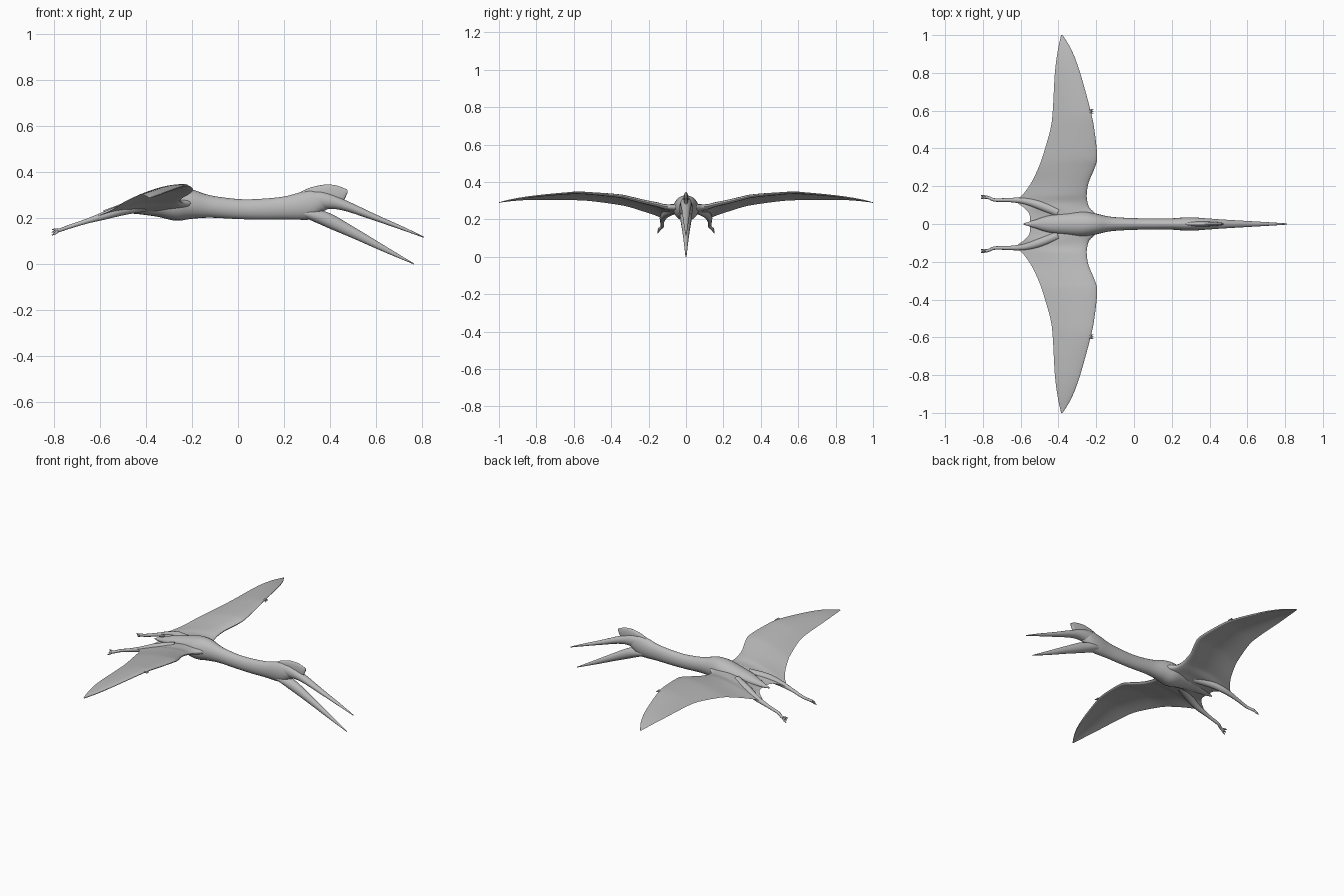
import bpy, bmesh, math
from mathutils import Vector

cube = bpy.data.objects.get("Cube")
if cube:
    bpy.data.objects.remove(cube, do_unlink=True)

skin = bpy.data.materials.new("grey skin")
skin.use_nodes = True
grey = (0.5, 0.5, 0.5, 1)
skin.diffuse_color = grey
skin.node_tree.nodes["Principled BSDF"].inputs["Base Color"].default_value = grey


def spline(rows, steps):
    """Catmull-Rom through rows of any width."""
    out = []
    for i in range(len(rows) - 1):
        p0, p1 = rows[max(i - 1, 0)], rows[i]
        p2, p3 = rows[i + 1], rows[min(i + 2, len(rows) - 1)]
        for k in range(steps):
            t = k / steps
            out.append([b + t * (c - a) / 2
                        + t * t * (2 * a - 5 * b + 4 * c - d) / 2
                        + t ** 3 * (3 * b - a - 3 * c + d) / 2
                        for a, b, c, d in zip(p0, p1, p2, p3)])
    return out + [list(rows[-1])]


def skin_rings(name, rings, caps=True, mirror=False, angle=50):
    bm = bmesh.new()
    loops = [[bm.verts.new(p) for p in ring] for ring in rings]
    for a, b in zip(loops, loops[1:]):
        for i in range(len(a)):
            j = (i + 1) % len(a)
            bm.faces.new((a[i], a[j], b[j], b[i]))
    if caps:
        bm.faces.new(loops[0])
    bm.faces.new(loops[-1])
    bmesh.ops.recalc_face_normals(bm, faces=bm.faces)
    mesh = bpy.data.meshes.new(name)
    bm.to_mesh(mesh)
    bm.free()
    mesh.materials.append(skin)
    obj = bpy.data.objects.new(name, mesh)
    bpy.context.collection.objects.link(obj)
    bpy.ops.object.select_all(action='DESELECT')
    obj.select_set(True)
    bpy.context.view_layer.objects.active = obj
    bpy.ops.object.shade_smooth_by_angle(angle=math.radians(angle))
    if mirror:
        mod = obj.modifiers.new("Mirror", 'MIRROR')
        mod.use_axis = (False, True, False)
    return obj


def loft(name, rows, steps=5, sides=20):
    """Oval sections along x: (x, top z, bottom z, half width)."""
    rings = []
    for x, top, bottom, width in spline(rows, steps):
        mid, high = (top + bottom) / 2, (top - bottom) / 2
        angles = [math.tau * i / sides for i in range(sides)]
        rings.append([(x, width * math.cos(a), mid + high * math.sin(a)) for a in angles])
    return skin_rings(name, rings)


def limb(name, rows, steps=4, sides=10):
    """Round tube through (x, y, z, radius), mirrored across the body."""
    pts = spline(rows, steps)
    rings = []
    for i, row in enumerate(pts):
        ahead = Vector(pts[min(i + 1, len(pts) - 1)][:3])
        behind = Vector(pts[max(i - 1, 0)][:3])
        turn = (ahead - behind).to_track_quat('Z', 'Y')
        rings.append([Vector(row[:3]) + turn @ Vector((math.cos(a), math.sin(a), 0)) * row[3]
                      for a in (math.tau * k / sides for k in range(sides))])
    return skin_rings(name, rings, mirror=True)


# Torso, neck and skull base
loft("body_and_neck", [
    (-0.585, 0.235, 0.228, 0.003), (-0.53, 0.255, 0.222, 0.02),
    (-0.45, 0.285, 0.22, 0.045), (-0.35, 0.31, 0.207, 0.06),
    (-0.27, 0.328, 0.19, 0.068), (-0.2, 0.325, 0.198, 0.055),
    (-0.12, 0.3, 0.203, 0.038), (0, 0.284, 0.197, 0.031),
    (0.1, 0.285, 0.195, 0.03), (0.2, 0.295, 0.196, 0.03),
    (0.27, 0.313, 0.194, 0.035), (0.32, 0.322, 0.197, 0.035),
    (0.36, 0.31, 0.225, 0.03), (0.39, 0.29, 0.24, 0.015)])

# Beak and crest
loft("upper_beak", [
    (0.27, 0.31, 0.24, 0.028), (0.36, 0.318, 0.24, 0.031),
    (0.45, 0.287, 0.236, 0.025), (0.6, 0.217, 0.188, 0.016),
    (0.72, 0.163, 0.147, 0.009), (0.81, 0.12, 0.115, 0.003)])
loft("lower_beak", [
    (0.27, 0.235, 0.21, 0.025), (0.32, 0.243, 0.19, 0.033),
    (0.4, 0.222, 0.155, 0.028), (0.5, 0.165, 0.113, 0.02),
    (0.63, 0.086, 0.056, 0.011), (0.765, 0.004, 0, 0.003)])
loft("head_crest", [
    (0.26, 0.308, 0.28, 0.006), (0.31, 0.332, 0.28, 0.012),
    (0.37, 0.346, 0.27, 0.013), (0.42, 0.345, 0.26, 0.011),
    (0.455, 0.334, 0.272, 0.008), (0.476, 0.324, 0.31, 0.003)])

# Wings: (y, front x, rear x, front z, rear z, thickness)
wing_rows = [
    (0, -0.17, -0.55, 0.265, 0.23, 0.035), (0.05, -0.2, -0.553, 0.265, 0.228, 0.03),
    (0.085, -0.235, -0.58, 0.265, 0.222, 0.026), (0.12, -0.247, -0.622, 0.27, 0.205, 0.023),
    (0.16, -0.25, -0.585, 0.28, 0.22, 0.021), (0.22, -0.24, -0.543, 0.293, 0.24, 0.019),
    (0.3, -0.207, -0.505, 0.312, 0.265, 0.017), (0.36, -0.195, -0.483, 0.325, 0.278, 0.015),
    (0.5, -0.21, -0.443, 0.338, 0.297, 0.011), (0.6, -0.23, -0.43, 0.342, 0.303, 0.009),
    (0.8, -0.285, -0.419, 0.324, 0.305, 0.006), (0.92, -0.33, -0.403, 0.307, 0.299, 0.004),
    (1, -0.378, -0.386, 0.29, 0.289, 0.001)]


def wing_ring(row, steps=18):
    y, front, rear, z_front, z_rear, thick = row
    chord = abs(front - rear)
    fillet = 0.02 * math.exp(-(y / 0.1) ** 2)

    def point(s, side):
        camber = 0.06 * chord * math.sin(math.pi * s) * min(1, y / 0.15)
        half = thick * (2.2 * math.sqrt(s) * (1 - s) ** 3) + 0.0015 * (1 - s)
        half += fillet * math.sin(math.pi * s) ** 2
        return (front + (rear - front) * s, y,
                z_front + (z_rear - z_front) * s + camber + side * half)

    spread = [(i / steps) ** 1.5 for i in range(steps + 1)]
    return [point(s, 1) for s in spread] + [point(s, -1) for s in spread[-2:0:-1]]


skin_rings("wings", [wing_ring(r) for r in spline(wing_rows, 4)], caps=False, mirror=True, angle=60)

# Legs with a knobbly ankle and splayed toes
limb("legs", [
    (-0.4, 0.06, 0.255, 0.025), (-0.5, 0.1, 0.237, 0.024), (-0.58, 0.122, 0.212, 0.018),
    (-0.66, 0.127, 0.187, 0.011), (-0.735, 0.127, 0.163, 0.009), (-0.765, 0.138, 0.152, 0.008),
    (-0.785, 0.143, 0.147, 0.009)])
for i, (dy, dz) in enumerate([(-0.008, 0.008), (0, -0.004), (0.008, -0.016)]):
    limb(f"toes_{i + 1}", [
        (-0.778, 0.142, 0.148, 0.006), (-0.795, 0.142 + dy * 0.7, 0.146 + dz * 0.7, 0.005),
        (-0.81, 0.143 + dy, 0.143 + dz, 0.0015)], steps=3, sides=8)

# Small clawed fingers on the front edge of each wing
for i, dy in enumerate((-0.012, 0, 0.012)):
    limb(f"fingers_{i + 1}", [
        (-0.24, 0.597, 0.342, 0.005), (-0.225, 0.597 + dy * 0.7, 0.345, 0.004),
        (-0.214, 0.597 + dy, 0.338, 0.001)], steps=3, sides=8)
